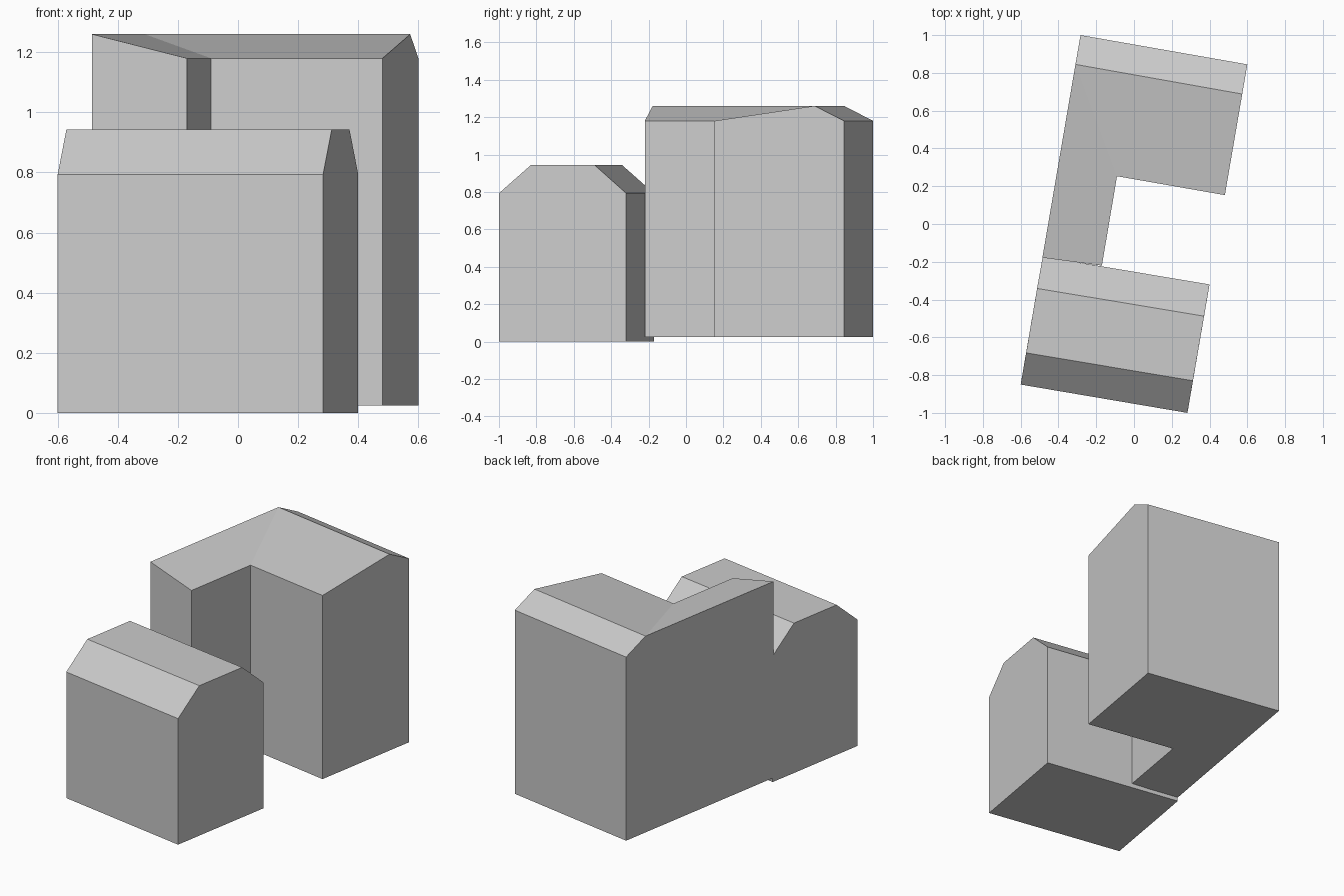
import bpy
import bmesh

cube = bpy.data.objects.get("Cube")
if cube:
    bpy.data.objects.remove(cube, do_unlink=True)

grey = bpy.data.materials.new("light grey")
grey.use_nodes = True
colour = (0.6, 0.6, 0.6, 1)
grey.diffuse_color = colour
grey.node_tree.nodes["Principled BSDF"].inputs["Base Color"].default_value = colour


def building(name, outline, base, roofs):
    """Closed block: outline gives (x, y, wall top), roofs index the outline."""
    bm = bmesh.new()
    low = [bm.verts.new((x, y, base)) for x, y, top in outline]
    high = [bm.verts.new(p) for p in outline]
    bm.faces.new(low[::-1])

    # Join collinear wall segments so each gable is a single face
    count = len(outline)
    for i in range(count):
        j = (i + 1) % count
        bm.faces.new((low[i], low[j], high[j], high[i]))
    for roof in roofs:
        bm.faces.new([high[i] for i in roof])
    bmesh.ops.recalc_face_normals(bm, faces=bm.faces)
    bmesh.ops.dissolve_limit(bm, angle_limit=0.01, verts=bm.verts, edges=bm.edges)
    mesh = bpy.data.meshes.new(name)
    bm.to_mesh(mesh)
    bm.free()
    mesh.materials.append(grey)
    obj = bpy.data.objects.new(name, mesh)
    bpy.context.collection.objects.link(obj)


# Front house: flat-topped roof with a slope at the front and the back
eave, ridge = 0.793, 0.943
building("front_house", [
    (-0.60, -0.85, eave), (0.283, -1.0, eave),
    (0.312, -0.83, ridge), (0.371, -0.488, ridge),
    (0.40, -0.32, eave), (-0.483, -0.172, eave),
    (-0.513, -0.341, ridge), (-0.571, -0.682, ridge),
], 0.0, [(0, 1, 2, 7), (7, 2, 3, 6), (6, 3, 4, 5)])

# Rear house: L-shaped plan, wing roof leaning against the tall left wall
eave, ridge = 1.18, 1.26
building("rear_house", [
    (-0.283, 1.0, eave), (-0.31, 0.845, ridge),
    (-0.485, -0.178, ridge), (-0.17, -0.22, eave),
    (-0.09, 0.253, eave), (0.481, 0.153, eave),
    (0.573, 0.688, ridge), (0.60, 0.845, eave),
], 0.025, [(0, 1, 6, 7), (1, 4, 5, 6), (1, 2, 3, 4)])
